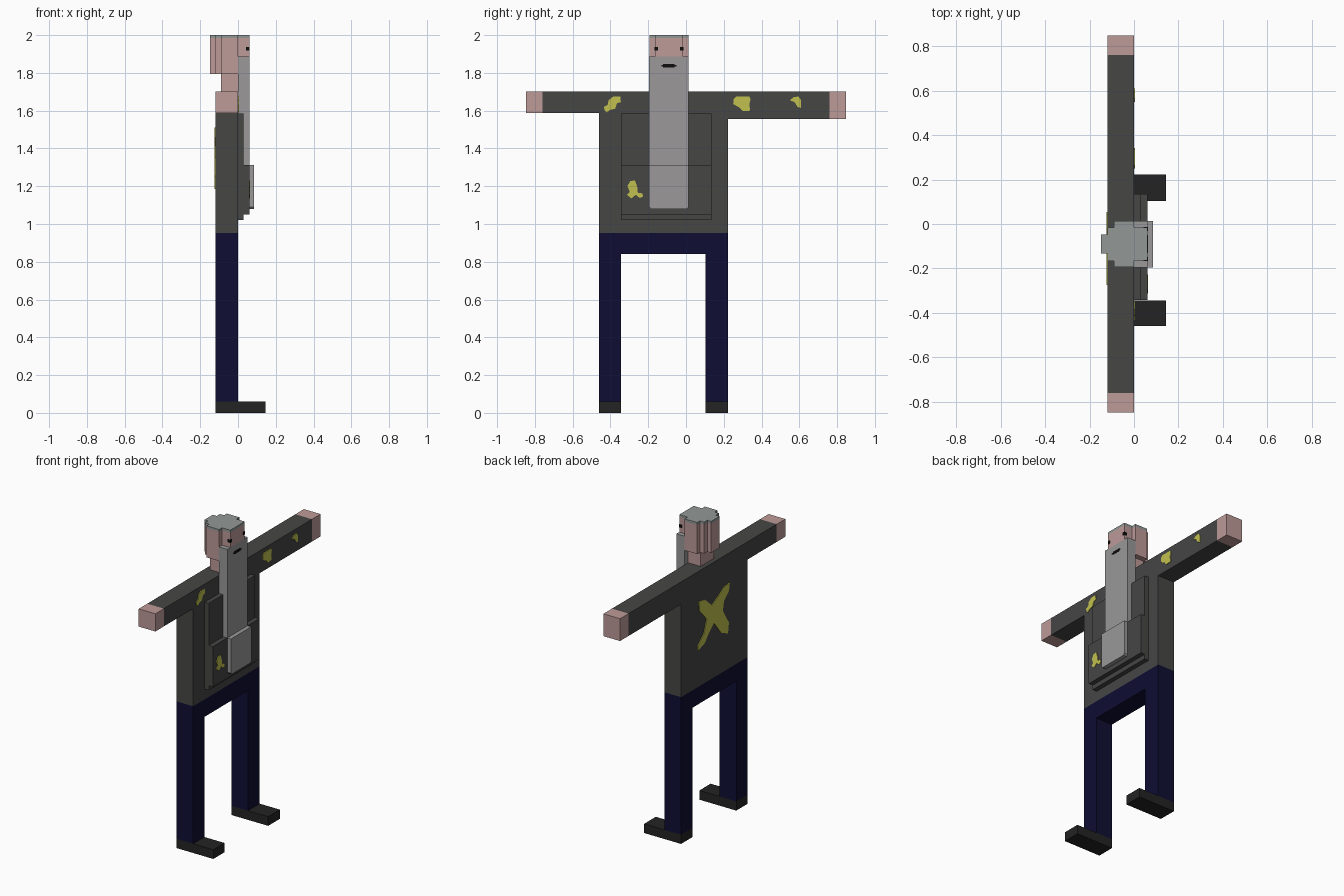
import bpy, bmesh

cube = bpy.data.objects.get("Cube")
if cube:
    bpy.data.objects.remove(cube, do_unlink=True)


def material(name, rgb):
    m = bpy.data.materials.new(name)
    m.use_nodes = True
    m.diffuse_color = (*rgb, 1)
    bsdf = next(n for n in m.node_tree.nodes if n.type == 'BSDF_PRINCIPLED')
    bsdf.inputs["Base Color"].default_value = (*rgb, 1)
    bsdf.inputs["Roughness"].default_value = 0.9
    return m


SKIN = material("skin", (0.51, 0.325, 0.315))
GREY = material("beard grey", (0.325, 0.318, 0.318))
HAIR = material("hair grey", (0.29, 0.318, 0.312))
JACKET = material("jacket charcoal", (0.061, 0.061, 0.060))
PANTS = material("trouser navy", (0.0044, 0.0044, 0.033))
SHOE = material("shoe black", (0.017, 0.017, 0.017))
YELLOW = material("stain yellow", (0.54, 0.53, 0.08))
BLACK = material("feature black", (0.004, 0.004, 0.004))


def extrude(name, points, mat, axis, lo, hi):
    """Prism from an outline: (y, z) pushed along x, or (x, y) pushed along z."""
    bm = bmesh.new()
    place = (lambda p, d: (d, *p)) if axis == 'x' else (lambda p, d: (*p, d))
    low = [bm.verts.new(place(p, lo)) for p in points]
    high = [bm.verts.new(place(p, hi)) for p in points]
    bm.faces.new(low)
    bm.faces.new(high)
    for i in range(len(points)):
        j = (i + 1) % len(points)
        bm.faces.new((low[i], low[j], high[j], high[i]))
    bmesh.ops.recalc_face_normals(bm, faces=bm.faces)
    mesh = bpy.data.meshes.new(name)
    bm.to_mesh(mesh)
    bm.free()
    mesh.materials.append(mat)
    obj = bpy.data.objects.new(name, mesh)
    bpy.context.collection.objects.link(obj)
    return obj


def box(name, mat, x, y, z):
    pts = [(y[0], z[0]), (y[1], z[0]), (y[1], z[1]), (y[0], z[1])]
    return extrude(name, pts, mat, 'x', *x)


BODY_X = (-0.12, 0.0)

# Legs, hips and shoes
extrude("trousers", [(-0.46, 0.06), (-0.345, 0.06), (-0.345, 0.84), (0.103, 0.84),
                     (0.103, 0.06), (0.222, 0.06), (0.222, 0.953), (-0.46, 0.953)],
        PANTS, 'x', *BODY_X)
for side, y in (("right", (-0.46, -0.345)), ("left", (0.103, 0.222))):
    box(side + "_shoe", SHOE, (-0.12, 0.145), y, (0, 0.06))

# Jacket with sleeves, and hands
extrude("jacket", [(-0.46, 0.953), (0.222, 0.953), (0.222, 1.557), (0.76, 1.557),
                   (0.76, 1.702), (-0.76, 1.702), (-0.76, 1.587), (-0.46, 1.587)],
        JACKET, 'x', *BODY_X)
box("right_hand", SKIN, BODY_X, (-0.848, -0.76), (1.587, 1.702))
box("left_hand", SKIN, BODY_X, (0.76, 0.848), (1.557, 1.702))

# Layered chest panels
box("chest_panel", JACKET, (0, 0.03), (-0.343, 0.134), (1.02, 1.585))
box("belly_panel", JACKET, (0.03, 0.06), (-0.343, 0.134), (1.05, 1.312))

# Long beard, stepping out over the belly
box("beard", GREY, (0, 0.06), (-0.195, 0.014), (1.312, 1.887))
extrude("beard_tip", [(-0.195, 1.312), (-0.195, 1.09), (-0.187, 1.08), (0.006, 1.08),
                      (0.014, 1.09), (0.014, 1.312)], GREY, 'x', 0.06, 0.086)

# Neck, stepped head and thin hair cap
MID = -0.0905
box("neck", SKIN, (-0.09, 0), (MID - 0.07, MID + 0.07), (1.70, 1.795))
half = [(-0.148, 0.043), (-0.12, 0.043), (-0.12, 0.075), (-0.09, 0.075),
        (-0.09, 0.104), (0, 0.104)]


def mirrored(points):
    return [(x, MID + w) for x, w in points] + [(x, MID - w) for x, w in reversed(points)]


face = [(0, 0.074), (0.06, 0.074)]
extrude("head", mirrored(half), SKIN, 'z', 1.795, 1.984)
extrude("face", mirrored(face), SKIN, 'z', 1.887, 1.984)
extrude("hair", mirrored(half + face), HAIR, 'z', 1.984, 2.0)

# Eyes wrap the face corners; mouth sits on the beard
for side, s in (("right", -1), ("left", 1)):
    edge = MID + s * 0.076
    y = sorted((edge, edge - s * 0.018))
    box(side + "_eye", BLACK, (0.042, 0.062), y, (1.918, 1.938))
box("mouth", BLACK, (0.058, 0.062), (MID - 0.03, MID + 0.03), (1.828, 1.846))
box("mouth_corners", BLACK, (0.058, 0.062), (MID - 0.04, MID + 0.04), (1.833, 1.841))

# Yellow stains on the sleeves, belly and back
extrude("right_sleeve_stain", [(-0.42, 1.59), (-0.40, 1.605), (-0.375, 1.61), (-0.365, 1.64),
                               (-0.345, 1.645), (-0.347, 1.675), (-0.385, 1.675),
                               (-0.41, 1.655), (-0.415, 1.63), (-0.435, 1.62), (-0.43, 1.60)],
        YELLOW, 'x', -0.001, 0.004)
extrude("left_sleeve_stain", [(0.25, 1.635), (0.285, 1.615), (0.30, 1.597), (0.34, 1.60),
                              (0.335, 1.635), (0.342, 1.66), (0.335, 1.675), (0.265, 1.675),
                              (0.252, 1.66)], YELLOW, 'x', -0.001, 0.004)
extrude("left_cuff_stain", [(0.55, 1.655), (0.575, 1.645), (0.59, 1.62), (0.608, 1.615),
                            (0.61, 1.655), (0.595, 1.675), (0.57, 1.672)],
        YELLOW, 'x', -0.001, 0.004)
extrude("belly_stain", [(-0.312, 1.155), (-0.29, 1.135), (-0.265, 1.155), (-0.245, 1.137),
                        (-0.228, 1.145), (-0.23, 1.162), (-0.255, 1.165), (-0.258, 1.195),
                        (-0.27, 1.23), (-0.295, 1.228), (-0.31, 1.20), (-0.298, 1.17)],
        YELLOW, 'x', 0.059, 0.064)
extrude("back_stain", [(-0.274, 1.51), (-0.264, 1.458), (-0.213, 1.413), (-0.202, 1.353),
                       (-0.264, 1.253), (-0.254, 1.186), (-0.182, 1.219), (-0.11, 1.31),
                       (-0.058, 1.264), (-0.017, 1.215), (0.055, 1.19), (0.055, 1.222),
                       (-0.007, 1.277), (-0.038, 1.362), (0.035, 1.44), (0.045, 1.508),
                       (-0.017, 1.497), (-0.089, 1.433), (-0.161, 1.469), (-0.213, 1.503)],
        YELLOW, 'x', -0.124, -0.119)
